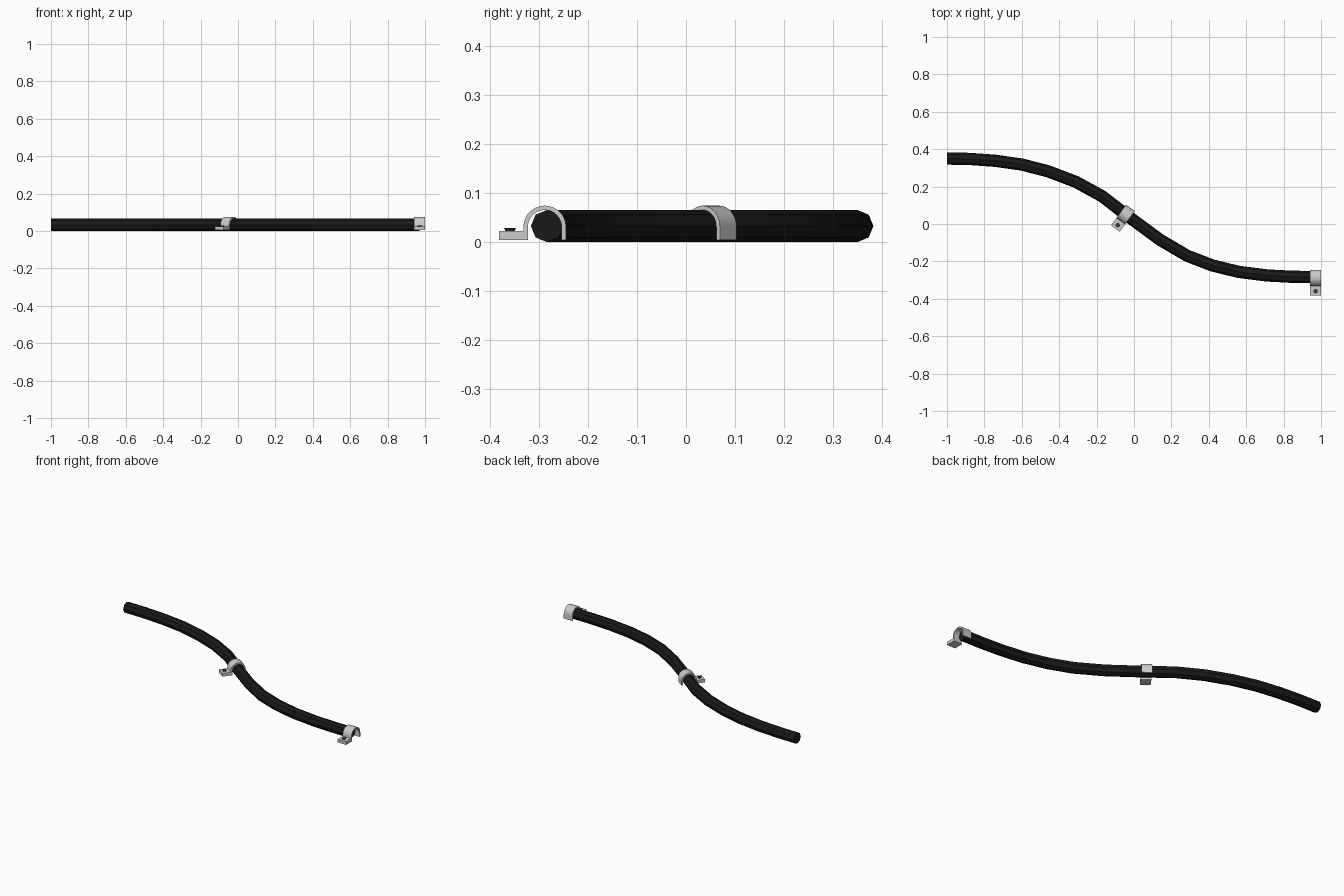
import bpy, bmesh, math
from mathutils import Vector, Matrix

if "Cube" in bpy.data.objects:
    bpy.data.objects.remove(bpy.data.objects["Cube"])


def material(name, v):
    m = bpy.data.materials.new(name)
    m.diffuse_color = (v, v, v, 1)
    m.use_nodes = True
    m.node_tree.nodes["Principled BSDF"].inputs["Base Color"].default_value = m.diffuse_color
    return m


black = material("black_rubber", 0.01)
dark = material("dark_steel", 0.04)


def make_object(name, bm, mat=None):
    bmesh.ops.recalc_face_normals(bm, faces=bm.faces[:])
    me = bpy.data.meshes.new(name)
    bm.to_mesh(me)
    bm.free()
    ob = bpy.data.objects.new(name, me)
    bpy.context.collection.objects.link(ob)
    if mat:
        me.materials.append(mat)
    return ob


# Cable: eight-sided tube swept along an S path
PATH = [(-1, .35), (-.88, .348), (-.74, .338), (-.6, .318), (-.46, .282),
        (-.31, .225), (-.17, .148), (-.03, .04), (.14, -.085), (.285, -.17),
        (.42, -.222), (.56, -.256), (.71, -.275), (.84, -.282), (.97, -.284)]
R = .0328
bm = bmesh.new()
rings = []
pts = [Vector((x, y, R)) for x, y in PATH]
for i, p in enumerate(pts):
    t = (pts[min(i + 1, len(pts) - 1)] - pts[max(i - 1, 0)]).normalized()
    if i in (0, len(pts) - 1):
        t = Vector((1, 0, 0))
    side = Vector((-t.y, t.x, 0))
    rings.append([bm.verts.new(p + R * (side * math.cos(a) + Vector((0, 0, math.sin(a)))))
                  for a in (k * math.pi / 4 for k in range(8))])
for a, b in zip(rings, rings[1:]):
    for k in range(8):
        bm.faces.new((a[k], a[(k + 1) % 8], b[(k + 1) % 8], b[k]))
bm.faces.new(rings[0])
bm.faces.new(rings[-1])
make_object("cable", bm, black)


def clip(name, x, y, angle):
    place = Matrix.Translation((x, y, 0)) @ Matrix.Rotation(angle, 4, 'Z')
    half, zc, zb, ro, ri, n = .029, .031, .004, .0435, .0345, 16
    arc = [k * math.pi / n for k in range(n + 1)]
    # Arched strap, with straight legs down to the base
    outer = [(ro, zb)] + [(ro * math.cos(a), zc + ro * math.sin(a)) for a in arc] + [(-ro, zb)]
    inner = [(ri, zb)] + [(ri * math.cos(a), zc + ri * math.sin(a)) for a in arc] + [(-ri, zb)]
    bm = bmesh.new()
    loops = [[bm.verts.new((sx, py, pz)) for py, pz in prof]
             for sx in (-half, half) for prof in (outer, inner)]
    o0, i0, o1, i1 = loops
    for a, b in ((o0, i0), (o1, i1), (o0, o1), (i0, i1)):
        for k in range(len(a) - 1):
            bm.faces.new((a[k], a[k + 1], b[k + 1], b[k]))
    for k in (0, -1):
        bm.faces.new((o0[k], i0[k], i1[k], o1[k]))
    strap = make_object(name + "_strap", bm)
    # Screw tab
    bm = bmesh.new()
    bmesh.ops.create_cube(bm, size=1, matrix=Matrix.Translation((0, -.064, .0135))
                          @ Matrix.Diagonal((half * 2, .059, .019, 1)))
    tab = make_object(name + "_tab", bm)
    # Countersunk screw head
    bm = bmesh.new()
    bmesh.ops.create_cone(bm, cap_ends=True, segments=8, radius1=.0075, radius2=.0125,
                          depth=.009, matrix=Matrix.Translation((0, -.071, .0245)))
    screw = make_object(name + "_screw", bm, dark)
    for ob in (strap, tab, screw):
        ob.matrix_world = place
    bpy.ops.object.select_all(action='DESELECT')
    strap.select_set(True)
    bpy.context.view_layer.objects.active = strap
    bpy.ops.object.shade_smooth_by_angle(angle=math.radians(30))


clip("middle_clip", -.045, .051, math.radians(-36))
clip("end_clip", .971, -.2885, 0)
